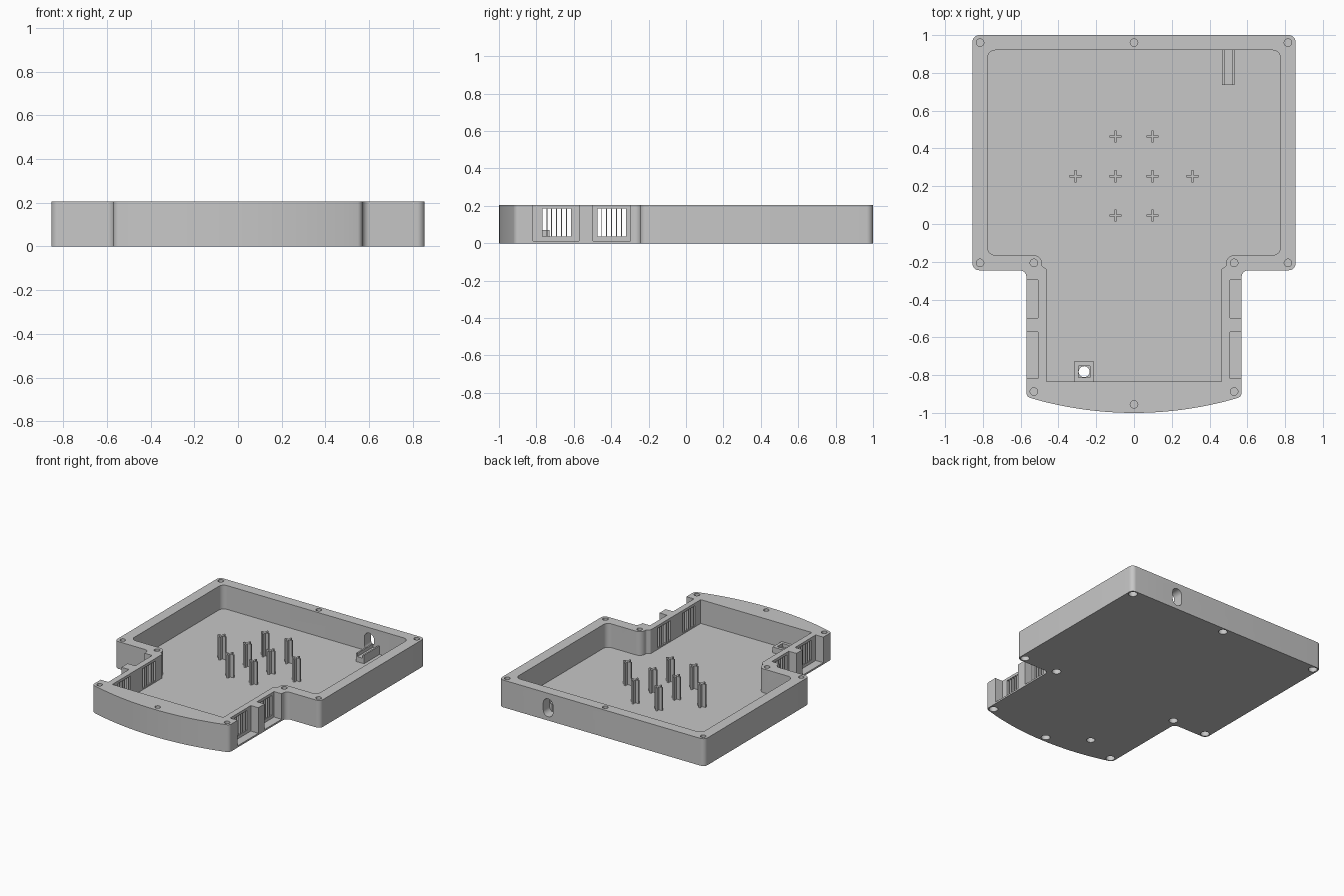
import bpy, math
from mathutils import Vector, Matrix

cube = bpy.data.objects.get("Cube")
if cube:
    bpy.data.objects.remove(cube, do_unlink=True)

grey = bpy.data.materials.new("plain grey")
grey.use_nodes = True
COLOUR = (0.57, 0.57, 0.57, 1)
grey.diffuse_color = COLOUR
grey.node_tree.nodes["Principled BSDF"].inputs["Base Color"].default_value = COLOUR

HEIGHT, FLOOR = 0.205, 0.026


def rounded(corners, steps=8):
    """Outline from (x, y, radius) corners, each filleted with an arc."""
    out, n = [], len(corners)
    for i, (x, y, r) in enumerate(corners):
        p = Vector((x, y))
        if r == 0:
            out.append(p)
            continue
        a = (Vector(corners[i - 1][:2]) - p).normalized()
        b = (Vector(corners[(i + 1) % n][:2]) - p).normalized()
        half = a.angle(b) / 2
        centre = p + (a + b).normalized() * (r / math.sin(half))
        start = p + a * (r / math.tan(half)) - centre
        end = p + b * (r / math.tan(half)) - centre
        sweep = start.angle_signed(end)
        for k in range(steps + 1):
            out.append(centre + Matrix.Rotation(-sweep * k / steps, 2) @ start)
    return out


def circle(x, y, r, n=24):
    return [(x + r * math.cos(math.tau * k / n), y + r * math.sin(math.tau * k / n)) for k in range(n)]


def prism(name, outline, z0, z1):
    """Upright solid over an outline, always with outward faces."""
    n = len(outline)
    area = sum(outline[i - 1][0] * outline[i][1] - outline[i][0] * outline[i - 1][1] for i in range(n))
    if area < 0:
        outline = outline[::-1]
    verts = [(p[0], p[1], z) for z in (z0, z1) for p in outline]
    faces = [list(range(n))[::-1], list(range(n, 2 * n))]
    faces += [(i, (i + 1) % n, n + (i + 1) % n, n + i) for i in range(n)]
    mesh = bpy.data.meshes.new(name)
    mesh.from_pydata(verts, [], faces)
    mesh.materials.append(grey)
    obj = bpy.data.objects.new(name, mesh)
    bpy.context.collection.objects.link(obj)
    return obj


def box(name, x0, x1, y0, y1, z0, z1):
    return prism(name, [(x0, y0), (x1, y0), (x1, y1), (x0, y1)], z0, z1)


def combine(target, tools, operation="DIFFERENCE"):
    """Apply booleans to the target, then discard the tools."""
    for tool in tools:
        mod = target.modifiers.new("cut", "BOOLEAN")
        mod.operation, mod.solver, mod.object = operation, "EXACT", tool
        tool.hide_render = True
    graph = bpy.context.evaluated_depsgraph_get()
    mesh = bpy.data.meshes.new_from_object(target.evaluated_get(graph))
    target.modifiers.clear()
    target.data = mesh
    for tool in tools:
        bpy.data.objects.remove(tool, do_unlink=True)


def mirrored(half):
    """Close a half outline (listed back to front) across x = 0."""
    return half + [(-x, y, r) for x, y, r in reversed(half)]


# Outer case: wide back, narrower front with a bowed end
outer = [(0.855, 1, 0.035), (0.855, -0.245, 0.035), (0.57, -0.245, 0.035), (0.57, -0.915, 0.03)]
bow_radius = 1.95
bow = [(x / 20, bow_radius - 1 - math.sqrt(bow_radius ** 2 - (x / 20) ** 2), 0) for x in range(10, 0, -1)]
case = prism("case", rounded(mirrored(outer + bow)), 0, HEIGHT)

# Cavity, following the screw bosses at the inner corners
inner = [(0.775, 0.92, 0.04), (0.775, -0.165, 0.04), (0.487, -0.165, 0.045),
         (0.487, -0.222, 0.01), (0.462, -0.24, 0.01), (0.462, -0.835, 0)]
cutters = [prism("cavity", rounded(mirrored(inner)), FLOOR, 0.3)]

# Side pockets open at the top, each with a grille of upright slots
for side in (-1, 1):
    for y0, y1, mid in ((-0.818, -0.572, -0.692), (-0.498, -0.296, -0.398)):
        xs = sorted((side * 0.507, side * 0.7))
        cutters.append(box("pocket", *xs, y0, y1, 0.013, 0.3))
        xs = sorted((side * 0.44, side * 0.53))
        for k in range(6):
            y = mid + (k - 2.5) * 0.0262
            cutters.append(box("slot", *xs, y - 0.0105, y + 0.0105, 0.036, 0.185))

# Screw holes from above and wider recesses from below
spots = [(0, 0.96), (0, -0.955)]
for s in (-1, 1):
    spots += [(s * 0.815, 0.96), (s * 0.815, -0.206), (s * 0.53, -0.206), (s * 0.53, -0.887)]
for x, y in spots:
    cutters.append(prism("screw_hole", circle(x, y, 0.02), 0.06, 0.3))
    cutters.append(prism("screw_recess", circle(x, y, 0.031), -0.1, 0.04))

# Cable opening with round ends through the back wall
R = 0.04
slot_outline = rounded([(-R, -0.067, R * 0.98), (R, -0.067, R * 0.98), (R, 0.067, R * 0.98), (-R, 0.067, R * 0.98)])
cable_slot = prism("cable_slot", slot_outline, -1.1, -0.85)
cable_slot.data.transform(Matrix.Translation((0.448, 0, 0.096)) @ Matrix.Rotation(math.pi / 2, 4, "X"))
cutters.append(cable_slot)

# Button opening in the floor
BX, BY = -0.264, -0.782
cutters.append(prism("button_hole", circle(BX, BY, 0.029), -0.1, 0.1))
combine(case, cutters)

# Raised square collar around the button opening
collar = box("button_collar", BX - 0.053, BX + 0.053, -0.836, BY + 0.053, FLOOR - 0.004, 0.07)
combine(collar, [box("collar_pocket", BX - 0.031, BX + 0.031, BY - 0.031, BY + 0.031, 0.045, 0.2),
                 prism("collar_hole", circle(BX, BY, 0.029), -0.1, 0.1)])

# U-shaped cable guide at the back
guide = box("cable_guide", 0.467, 0.533, 0.737, 0.925, FLOOR - 0.004, 0.09)
combine(guide, [box("guide_channel", 0.478, 0.522, 0.6, 0.92, 0.065, 0.2)])

# Cross-shaped standing posts
posts = [(s * 0.098, y) for s in (-1, 1) for y in (0.463, 0.253, 0.045)]
for x, y in posts + [(-0.31, 0.253), (0.31, 0.253)]:
    post = box("cross_post", x - 0.032, x + 0.032, y - 0.006, y + 0.006, FLOOR - 0.004, 0.198)
    combine(post, [box("post_arm", x - 0.006, x + 0.006, y - 0.032, y + 0.032, FLOOR - 0.004, 0.198)], "UNION")

# Smooth the curved walls, keep edges crisp
bpy.ops.object.select_all(action="DESELECT")
case.select_set(True)
collar.select_set(True)
bpy.context.view_layer.objects.active = case
bpy.ops.object.shade_smooth_by_angle(angle=math.radians(30))
